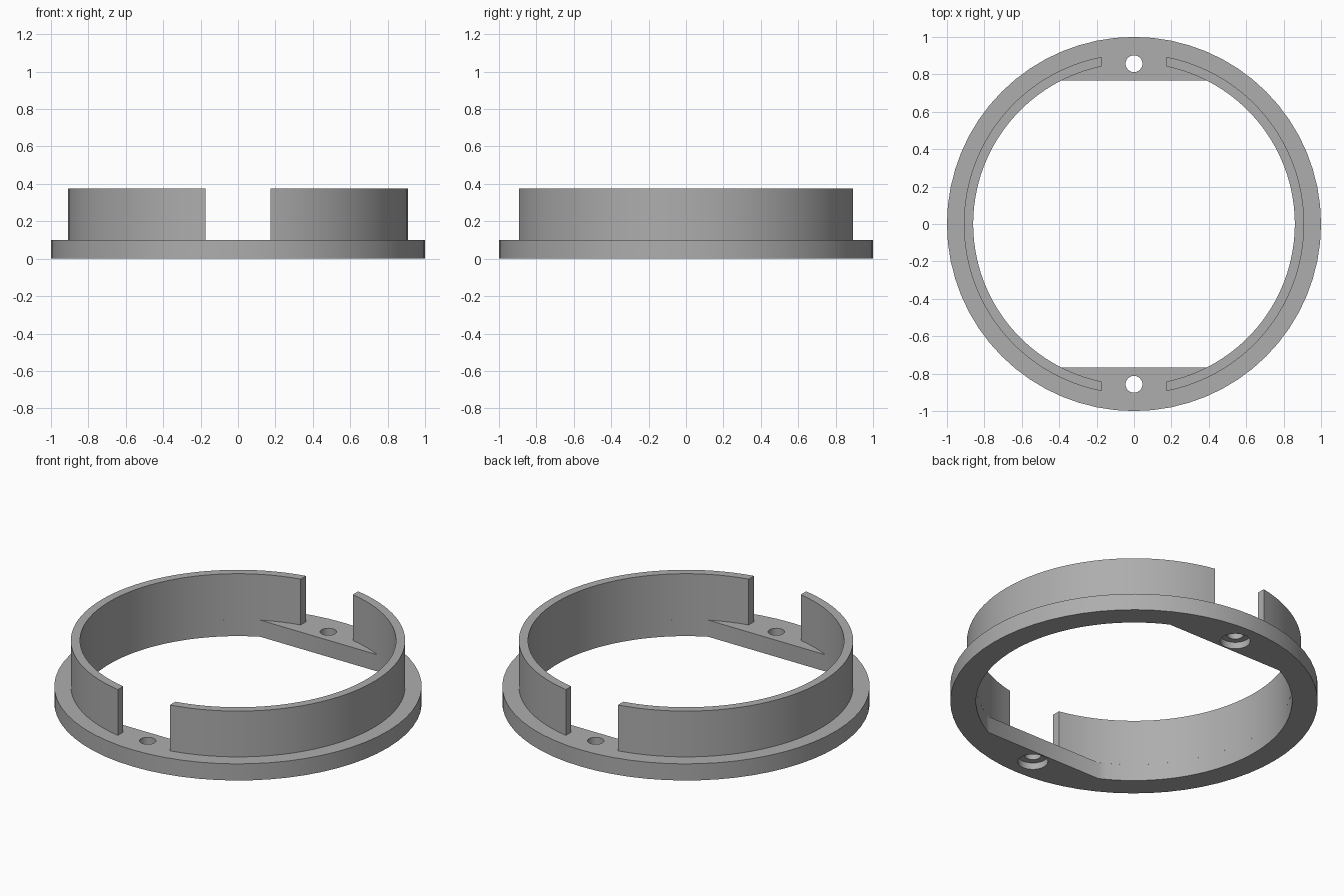
import bpy, bmesh
from math import sin, cos, asin, pi

R_OUT, R_WALL, R_IN = 1.0, 0.91, 0.86
BASE_H, TOP = 0.1, 0.375
FLAT_Y, GAP_X, HOLE_Y = 0.767, 0.173, 0.857

default = bpy.data.objects.get("Cube")
if default:
    bpy.data.objects.remove(default)

grey = bpy.data.materials.new("grey plastic")
grey.use_nodes = True
colour = (0.42, 0.42, 0.42, 1)
grey.diffuse_color = colour
grey.node_tree.nodes["Principled BSDF"].inputs["Base Color"].default_value = colour


def arc(radius, start, end, steps):
    return [(radius * cos(start + (end - start) * i / steps),
             radius * sin(start + (end - start) * i / steps)) for i in range(steps + 1)]


def circle(radius, steps, y=0):
    return [(px, py + y) for px, py in arc(radius, 0, 2 * pi, steps)[:-1]]


def prism(name, outline, z0, z1):
    """Extrude a closed outline straight up."""
    bm = bmesh.new()
    face = bm.faces.new([bm.verts.new((x, y, z0)) for x, y in outline])
    new = bmesh.ops.extrude_face_region(bm, geom=[face])["geom"]
    bmesh.ops.translate(bm, vec=(0, 0, z1 - z0),
                        verts=[v for v in new if isinstance(v, bmesh.types.BMVert)])
    bmesh.ops.recalc_face_normals(bm, faces=bm.faces)
    mesh = bpy.data.meshes.new(name)
    bm.to_mesh(mesh)
    bm.free()
    mesh.materials.append(grey)
    obj = bpy.data.objects.new(name, mesh)
    bpy.context.collection.objects.link(obj)
    return obj


def activate(obj):
    bpy.ops.object.select_all(action="DESELECT")
    obj.select_set(True)
    bpy.context.view_layer.objects.active = obj


def cut(target, cutter):
    cutter.hide_render = True
    mod = target.modifiers.new("cut", "BOOLEAN")
    mod.operation, mod.solver, mod.object = "DIFFERENCE", "EXACT", cutter
    activate(target)
    bpy.ops.object.modifier_apply(modifier=mod.name)
    bpy.data.objects.remove(cutter)


# Flange with a round opening that has a straight edge at front and back
flange = prism("base_flange", circle(R_OUT, 64), 0, BASE_H)
a = asin(FLAT_Y / R_IN)
opening = arc(R_IN, -a, a, 44) + arc(R_IN, pi - a, pi + a, 44)
cut(flange, prism("opening_cutter", opening, -0.1, 0.2))

# Screw holes, recessed from underneath
for y in (-HOLE_Y, HOLE_Y):
    cut(flange, prism("hole_cutter", circle(0.045, 32, y), -0.1, 0.2))
    cut(flange, prism("recess_cutter", circle(0.082, 32, y), -0.1, 0.04))

# Two upright curved walls, with gaps at the front and back
parts = [flange]
for name, turn in (("left_wall", 0), ("right_wall", pi)):
    outer = pi / 2 - asin(GAP_X / R_WALL)
    inner = pi / 2 - asin(GAP_X / R_IN)
    outline = (arc(R_WALL, turn - outer, turn + outer, 44)
               + arc(R_IN, turn + inner, turn - inner, 44))
    parts.append(prism(name, outline, BASE_H, TOP))

for part in parts:
    activate(part)
    bpy.ops.object.shade_smooth_by_angle(angle=pi / 6)
